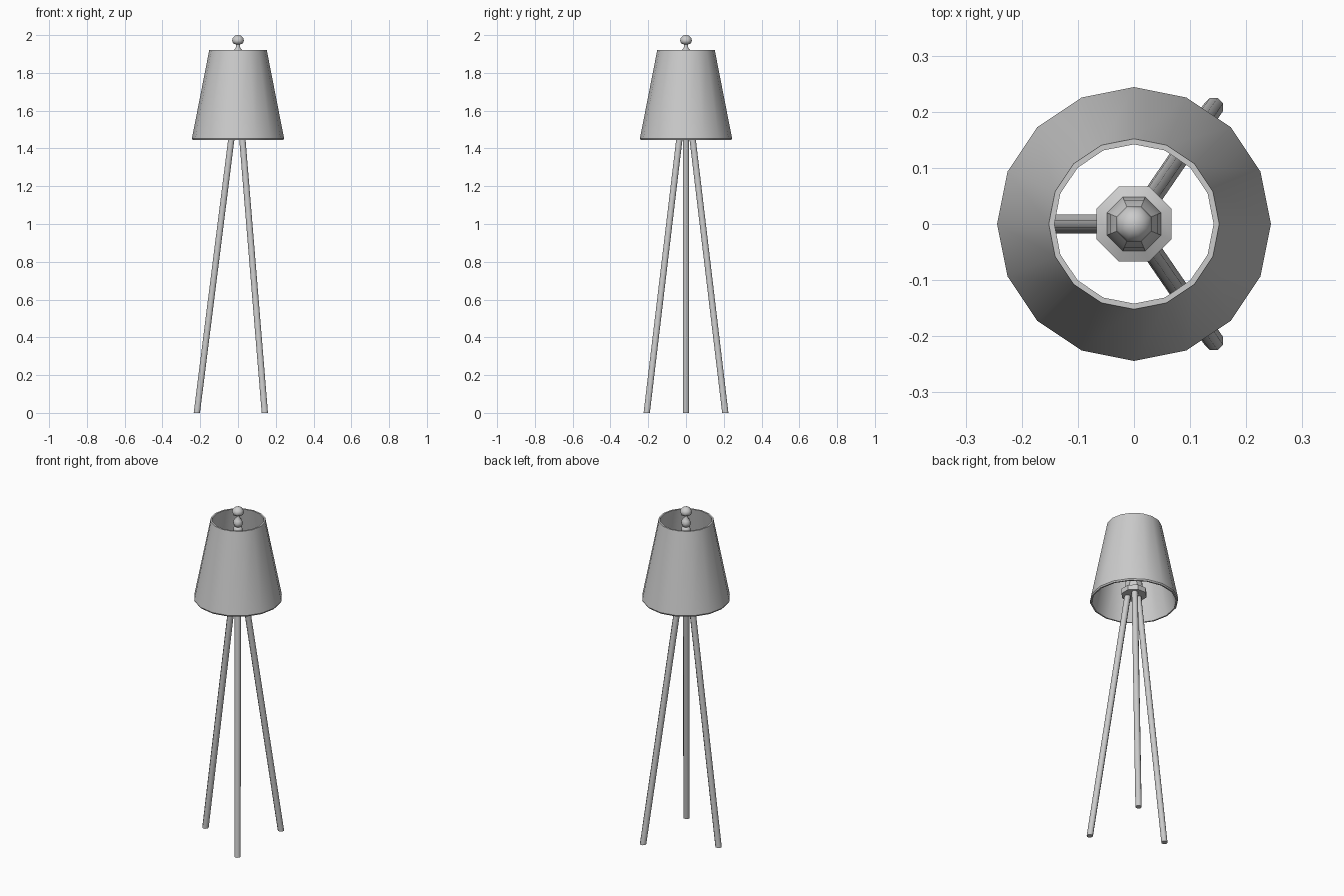
import bpy, math

if "Cube" in bpy.data.objects:
    bpy.data.objects.remove(bpy.data.objects["Cube"])


def mesh_object(name, verts, faces, angle):
    mesh = bpy.data.meshes.new(name)
    mesh.from_pydata(verts, [], faces)
    obj = bpy.data.objects.new(name, mesh)
    bpy.context.collection.objects.link(obj)
    bpy.ops.object.select_all(action='DESELECT')
    obj.select_set(True)
    bpy.context.view_layer.objects.active = obj
    bpy.ops.object.shade_smooth_by_angle(angle=math.radians(angle))
    return obj


def loft(name, rings, sides, turn=0.0, closed=False, angle=40):
    """Skin rings given as (x, y, z, radius); cap the ends or close the loop."""
    verts = []
    for x, y, z, r in rings:
        for i in range(sides):
            a = 2 * math.pi * i / sides + turn
            verts.append((x + r * math.cos(a), y + r * math.sin(a), z))
    n = len(rings)
    faces = []
    for k in range(n if closed else n - 1):
        p, q = k * sides, (k + 1) % n * sides
        for i in range(sides):
            j = (i + 1) % sides
            faces.append((p + i, p + j, q + j, q + i))
    if not closed:
        faces.append(tuple(reversed(range(sides))))
        faces.append(tuple(range((n - 1) * sides, n * sides)))
    return mesh_object(name, verts, faces, angle)


def lathe(name, profile, sides, **kw):
    return loft(name, [(0, 0, z, r) for r, z in profile], sides, **kw)


# Tapered open shade with wall thickness
lathe("shade", [(0.240, 1.445), (0.244, 1.453), (0.152, 1.922),
                (0.142, 1.922), (0.232, 1.445)], 16, closed=True, angle=35)

# Hub where the legs meet
EIGHTH = math.pi / 8
lathe("hub", [(0.072, 1.485), (0.072, 1.515), (0.052, 1.525), (0.045, 1.60),
              (0.026, 1.63)], 8, turn=EIGHTH, angle=30)

# Turned stem rising through the shade
lathe("stem", [(0.026, 1.62), (0.022, 1.84), (0.028, 1.86), (0.024, 1.875),
               (0.014, 1.885)], 8, turn=EIGHTH, angle=60)

# Finial: lower bead, neck and ball
lathe("finial", [(0.014, 1.88), (0.025, 1.893), (0.028, 1.907), (0.022, 1.922),
                 (0.012, 1.935), (0.012, 1.951), (0.028, 1.956), (0.034, 1.970),
                 (0.030, 1.984), (0.018, 1.996), (0.006, 2.0)],
      8, turn=EIGHTH, angle=60)

# Three splayed legs, cut level at the floor
for name, (x0, y0), (x1, y1) in [
        ("left_leg", (-0.218, 0), (-0.029, 0)),
        ("front_right_leg", (0.142, -0.208), (0.019, -0.029)),
        ("back_right_leg", (0.142, 0.208), (0.019, 0.029))]:
    loft(name, [(x0, y0, 0, 0.018), (x1, y1, 1.50, 0.018)], 8,
         turn=EIGHTH, angle=50)
